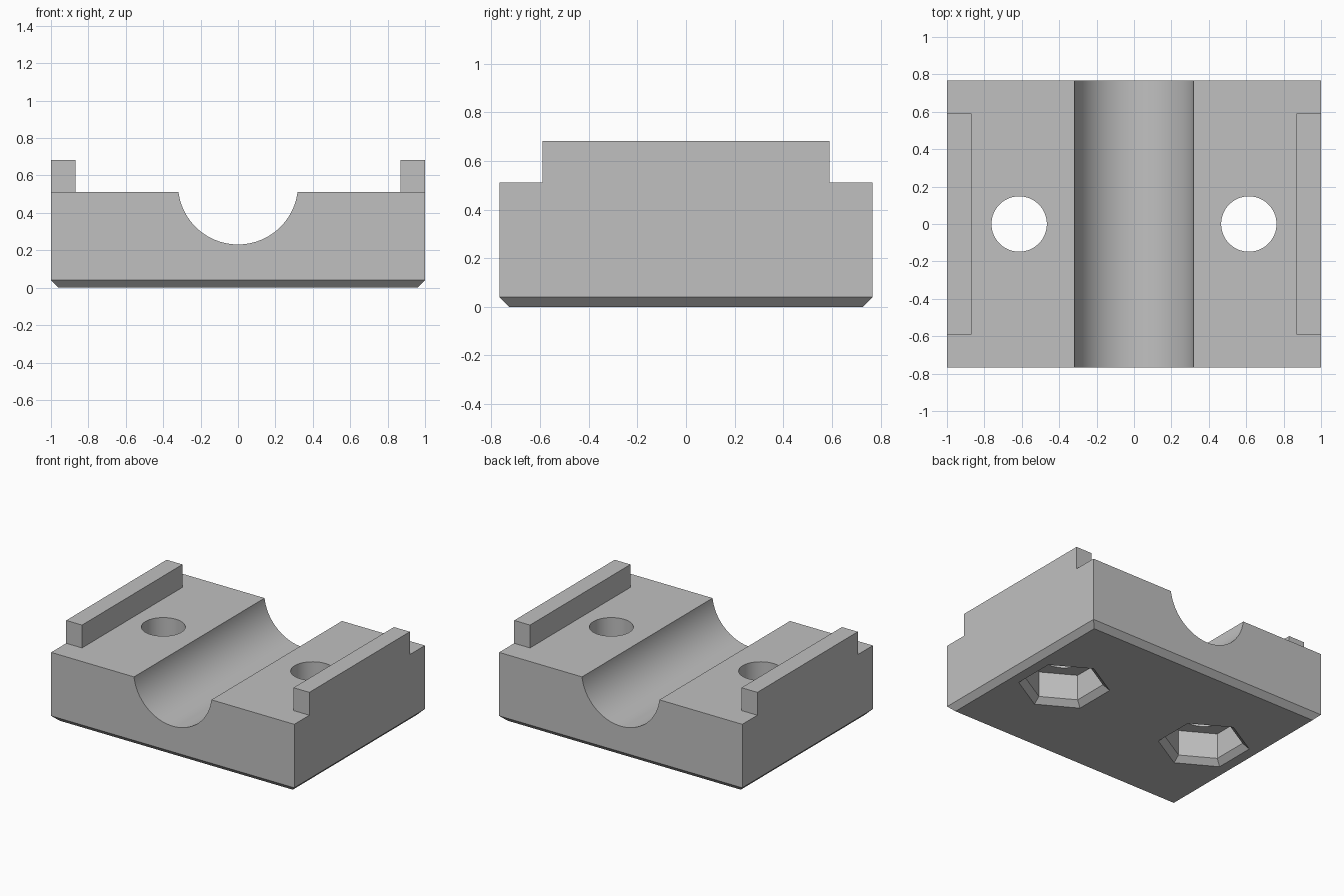
import bpy, bmesh, math
from mathutils import Matrix

if "Cube" in bpy.data.objects:
    bpy.data.objects.remove(bpy.data.objects["Cube"], do_unlink=True)

HALF_X, HALF_Y, TOP, CHAMFER = 1.0, 0.767, 0.512, 0.04
RAIL_TOP, RAIL_W, RAIL_Y = 0.682, 0.13, 0.59
BOLT_X, BOLT_R = 0.614, 0.148
GROOVE_R, GROOVE_Z = 0.321, 0.552
HEX_R, HEX_MOUTH, HEX_TOP = 0.265, 0.311, 0.23

grey = bpy.data.materials.new("plain grey")
grey.use_nodes = True
grey.diffuse_color = (0.53, 0.53, 0.53, 1)
grey.node_tree.nodes["Principled BSDF"].inputs["Base Color"].default_value = (0.53, 0.53, 0.53, 1)


def make_object(name, bm):
    bmesh.ops.recalc_face_normals(bm, faces=bm.faces)
    mesh = bpy.data.meshes.new(name)
    bm.to_mesh(mesh)
    bm.free()
    mesh.materials.append(grey)
    obj = bpy.data.objects.new(name, mesh)
    bpy.context.collection.objects.link(obj)
    return obj


def box(x0, x1, y0, y1, z0, z1):
    bm = bmesh.new()
    bmesh.ops.create_cube(bm, size=1)
    for v in bm.verts:
        v.co = (x1 if v.co.x > 0 else x0, y1 if v.co.y > 0 else y0, z1 if v.co.z > 0 else z0)
    return bm


def stack(rings, sides, turn=0.0):
    """Closed solid through (radius, z) rings around the z axis."""
    bm = bmesh.new()
    loops = []
    for r, z in rings:
        angles = [turn + 2 * math.pi * i / sides for i in range(sides)]
        loops.append([bm.verts.new((r * math.cos(a), r * math.sin(a), z)) for a in angles])
    for lo, hi in zip(loops, loops[1:]):
        for i in range(sides):
            j = (i + 1) % sides
            bm.faces.new((lo[i], lo[j], hi[j], hi[i]))
    bm.faces.new(loops[0][::-1])
    bm.faces.new(loops[-1])
    return bm


# Block with a chamfered bottom rim
bm = box(-HALF_X, HALF_X, -HALF_Y, HALF_Y, 0, TOP)
for v in bm.verts:
    if v.co.z < CHAMFER:
        v.co.z = CHAMFER
bottom = min(bm.faces, key=lambda f: f.calc_center_median().z)
rim = bmesh.ops.extrude_face_region(bm, geom=[bottom])
for v in [g for g in rim["geom"] if isinstance(g, bmesh.types.BMVert)]:
    v.co.x -= math.copysign(CHAMFER, v.co.x)
    v.co.y -= math.copysign(CHAMFER, v.co.y)
    v.co.z = 0
if bottom.is_valid:
    bmesh.ops.delete(bm, geom=[bottom], context="FACES_ONLY")
block = make_object("clamp_block", bm)

# Rails, bolt holes and nut pockets on both sides, plus the centre groove
tools = []
for side, s in (("left", 1), ("right", -1)):
    xs = sorted((s * (HALF_X - RAIL_W), s * HALF_X))
    rail = make_object(side + "_rail", box(*xs, -RAIL_Y, RAIL_Y, TOP - 0.1, RAIL_TOP))
    tools.append((rail, "UNION"))
    hole = make_object(side + "_bolt_hole_cutter", stack([(BOLT_R, 0.1), (BOLT_R, 0.8)], 64))
    flare = HEX_MOUTH - HEX_R
    pocket = make_object(side + "_nut_pocket_cutter", stack(
        [(HEX_MOUTH + flare, -CHAMFER), (HEX_R, CHAMFER), (HEX_R, HEX_TOP)], 6, math.pi / 2))
    for cutter in (hole, pocket):
        cutter.data.transform(Matrix.Translation((s * BOLT_X, 0, 0)))
        tools.append((cutter, "DIFFERENCE"))

groove = make_object("groove_cutter", stack([(GROOVE_R, -1), (GROOVE_R, 1)], 96))
groove.data.transform(Matrix.Translation((0, 0, GROOVE_Z)) @ Matrix.Rotation(math.pi / 2, 4, "X"))
tools.append((groove, "DIFFERENCE"))

bpy.ops.object.select_all(action="DESELECT")
block.select_set(True)
bpy.context.view_layer.objects.active = block
for tool, operation in tools:
    tool.hide_render = True
    mod = block.modifiers.new(tool.name, "BOOLEAN")
    mod.operation, mod.solver, mod.object = operation, "EXACT", tool
    bpy.ops.object.modifier_apply(modifier=mod.name)
    bpy.data.objects.remove(tool, do_unlink=True)

# Merge flush faces, then smooth only the round walls
bm = bmesh.new()
bm.from_mesh(block.data)
bmesh.ops.remove_doubles(bm, verts=bm.verts, dist=0.0001)
bmesh.ops.dissolve_limit(bm, angle_limit=0.01, verts=bm.verts, edges=bm.edges)
bm.to_mesh(block.data)
bm.free()
bpy.ops.object.shade_smooth_by_angle(angle=math.radians(25))
